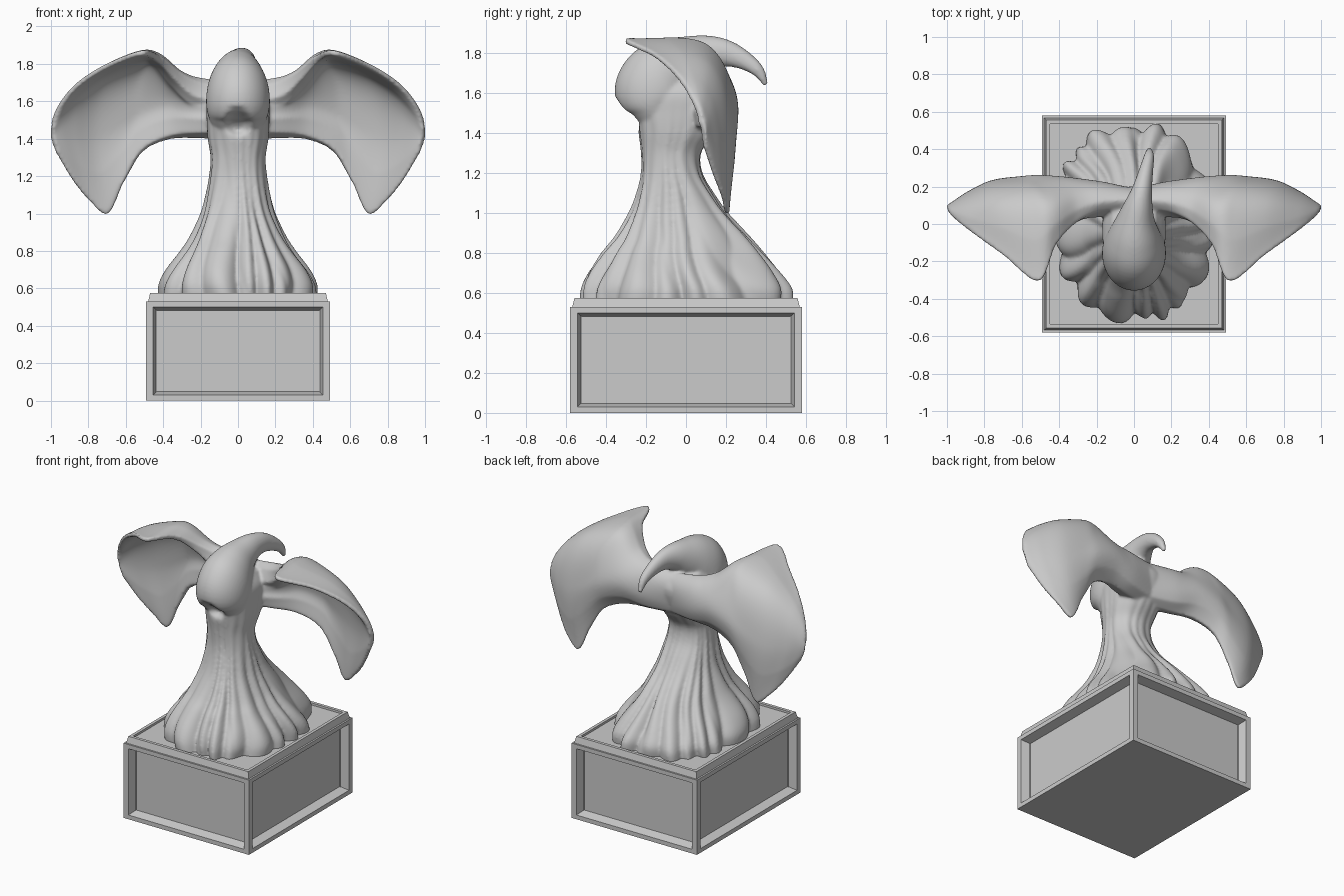
import bpy, bmesh, math
from mathutils import Vector

if "Cube" in bpy.data.objects:
    bpy.data.objects.remove(bpy.data.objects["Cube"])


def spline(pts, n):
    """Catmull-Rom through tuples of any length, n steps per span."""
    out, last = [], len(pts) - 1
    ext = [[2 * a - b for a, b in zip(pts[0], pts[1])]] + list(pts) + \
          [[2 * a - b for a, b in zip(pts[last], pts[last - 1])]]
    for i in range(last):
        for k in range(n):
            t = k / n
            out.append([0.5 * (2 * b + (c - a) * t + (2 * a - 5 * b + 4 * c - d) * t * t
                               + (3 * b - a - 3 * c + d) * t ** 3)
                        for a, b, c, d in zip(*ext[i:i + 4])])
    return out + [list(pts[last])]


def loft(bm, rings):
    """Skin closed rings of equal size and cap both ends."""
    rows = [[bm.verts.new(p) for p in r] for r in rings]
    n = len(rows[0])
    faces = [bm.faces.new((a[j], a[(j + 1) % n], b[(j + 1) % n], b[j]))
             for a, b in zip(rows, rows[1:]) for j in range(n)]
    faces += [bm.faces.new(rows[0][::-1]), bm.faces.new(rows[-1])]
    bmesh.ops.recalc_face_normals(bm, faces=faces)
    return faces


def finish(bm, name):
    me = bpy.data.meshes.new(name)
    bm.to_mesh(me)
    bm.free()
    ob = bpy.data.objects.new(name, me)
    bpy.context.collection.objects.link(ob)
    return ob


# Pedestal: stepped box with a shallow tray on top and four recessed panels
bm = bmesh.new()
steps = [(.492, .58, 0), (.492, .58, .53), (.48, .568, .53),
         (.47, .557, .575), (.448, .535, .575), (.448, .535, .56)]
faces = loft(bm, [[(-x, -y, z), (x, -y, z), (x, y, z), (-x, y, z)] for x, y, z in steps])
panels = faces[:4]
bmesh.ops.inset_individual(bm, faces=panels, thickness=.038, use_even_offset=True)
for v in {v for f in panels for v in f.verts}:
    v.co.z += math.copysign(.008, v.co.z - .265)
bmesh.ops.inset_individual(bm, faces=panels, thickness=.018, depth=-.06, use_even_offset=True)
finish(bm, "pedestal")

bm = bmesh.new()

# Draped column: z, half width, front y, back y, fold depth
column = [(.54, .42, -.515, .53, .17), (.62, .415, -.515, .525, .17), (.70, .375, -.485, .47, .18),
          (.80, .30, -.42, .385, .18), (.88, .25, -.355, .315, .17), (1.0, .197, -.285, .205, .15),
          (1.1, .172, -.247, .135, .13), (1.2, .155, -.225, .08, .10), (1.3, .148, -.225, .075, .07),
          (1.4, .163, -.238, .14, .05), (1.5, .168, -.255, .185, .02), (1.6, .165, -.26, .20, 0),
          (1.68, .12, -.20, .16, 0)]
rings = []
for z, rx, y0, y1, amp in spline(column, 5):
    ring = []
    for k in range(220):
        a = math.tau * k / 220
        b = a + .12 * math.cos(2 * a) + .08 * math.sin(5 * a) + .05 * math.sin(9 * z + 3 * a)
        fold = .6 * abs(math.sin(9 * b)) + .4 * abs(math.sin(4 * b + 3 * (z - .54)))
        f = 1 + amp * (fold - .78)
        c, s = math.cos(a), math.sin(a)
        f *= (abs(c) ** 2.4 + abs(s) ** 2.4) ** (-1 / 2.4)
        ring.append((rx * f * c, (y0 + y1) / 2 + (y1 - y0) / 2 * f * s, z))
    rings.append(ring)
loft(bm, rings)

# Hooded head sweeping back to a curled point: x, y, z, half width, half depth
head = [(0, -.15, 1.455, .13, .10), (0, -.155, 1.51, .155, .145), (0, -.16, 1.58, .17, .20),
        (0, -.125, 1.66, .165, .20), (0, -.06, 1.72, .14, .167), (.005, .02, 1.765, .105, .125),
        (.022, .11, 1.797, .076, .091), (.045, .20, 1.797, .052, .068),
        (.065, .29, 1.762, .038, .048), (.08, .36, 1.71, .028, .032), (.082, .40, 1.64, .013, .013)]
path = spline(head, 6)
rings = []
for i, p in enumerate(path):
    q, r = path[max(i - 1, 0)], path[min(i + 1, len(path) - 1)]
    t = Vector((0, r[1] - q[1], r[2] - q[2])).normalized()
    nrm = Vector((0, -t.z, t.y))
    rings.append([Vector(p[:3]) + Vector((p[3] * math.cos(a), 0, 0)) + nrm * p[4] * math.sin(a)
                  for a in (math.tau * k / 48 for k in range(48))])
loft(bm, rings)

# Small hollow under the front of the hood
for v in bm.verts:
    if v.co.y < -.2 and v.co.z > 1.35:
        v.co.y += .06 * math.exp(-((v.co.x / .06) ** 2 + ((v.co.z - 1.49) / .06) ** 2) ** 2)

# Wings: top edge, upper back, middle back, lower edge from root to outer end
top = [(0, .06, 1.64), (.2, .05, 1.66), (.32, .0, 1.735), (.42, -.11, 1.825), (.51, -.305, 1.86),
       (.70, -.165, 1.79), (.86, -.05, 1.69), (.96, .03, 1.57), (.995, .07, 1.47)]
upper = [(0, .10, 1.60), (.2, .125, 1.625), (.33, .13, 1.69), (.45, .10, 1.80), (.54, .10, 1.80),
         (.72, .11, 1.72), (.87, .09, 1.61), (.96, .08, 1.51), (.995, .08, 1.44)]
middle = [(0, .09, 1.51), (.2, .145, 1.53), (.36, .20, 1.565), (.5, .225, 1.55), (.6, .225, 1.50),
          (.76, .205, 1.42), (.88, .15, 1.41), (.95, .11, 1.41), (.995, .085, 1.41)]
lower = [(0, .06, 1.41), (.2, .10, 1.415), (.36, .15, 1.405), (.51, .185, 1.335), (.61, .20, 1.17),
         (.695, .205, 1.0), (.79, .19, 1.065), (.89, .14, 1.19), (.97, .09, 1.33)]
thick = [(.09,), (.085,), (.052,), (.034,), (.026,), (.024,), (.023,), (.02,), (.016,)]
rails = [spline(r, 8) for r in (top, upper, middle, lower)]
half = [h[0] for h in spline(thick, 8)]
grid = [[Vector(p) for p in spline(section, 12)] for section in zip(*rails)]
rings = []
for i, row in enumerate(grid):
    before, after = grid[max(i - 1, 0)], grid[min(i + 1, len(grid) - 1)]
    m, front, back = len(row) - 1, [], []
    for j, p in enumerate(row):
        n = (after[j] - before[j]).cross(row[min(j + 1, m)] - row[max(j - 1, 0)]).normalized()
        edge = min(1, .5 + 3 * min(j, m - j) / m)
        front.append(p + n * half[i] * edge)
        back.append(p - n * half[i] * edge)
    rings.append(front + back[::-1])
for side in (1, -1):
    loft(bm, [[(side * p.x, p.y, p.z) for p in r] for r in rings])

# Fuse column, head and wings into one sculpted surface
figure = finish(bm, "winged_figure")
fuse = figure.modifiers.new("fuse", 'REMESH')
fuse.mode = 'VOXEL'
fuse.voxel_size = .009
fuse.use_smooth_shade = True
soft = figure.modifiers.new("soften", 'SMOOTH')
soft.factor = .5
soft.iterations = 7
